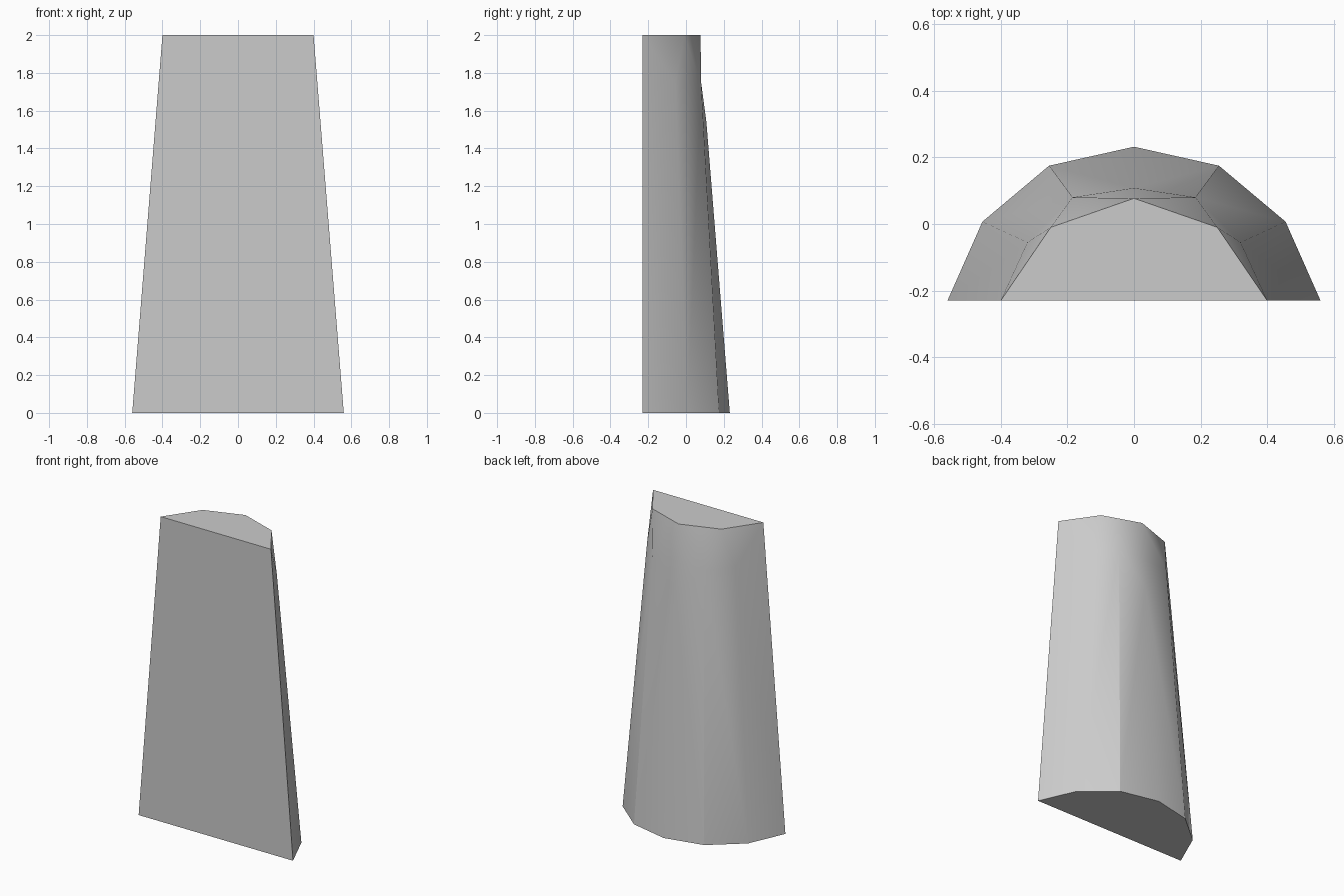
import bpy
import bmesh
import math

default = bpy.data.objects.get("Cube")
if default:
    bpy.data.objects.remove(default, do_unlink=True)

# Plain grey material
grey = bpy.data.materials.new("plain grey")
grey.use_nodes = True
colour = (0.6, 0.6, 0.6, 1)
grey.diffuse_color = colour
grey.node_tree.nodes["Principled BSDF"].inputs["Base Color"].default_value = colour

# Left half of the outline, from the flat front corner to the middle of the back
base = [(0.56, -0.23, 0), (0.455, 0.007, 0), (0.255, 0.175, 0), (0, 0.232, 0)]
shoulder = [(0.32, -0.055, 1.75), (0.185, 0.08, 1.75), (0, 0.108, 1.54)]
rim = [(0.4, -0.23, 2), (0.25, -0.01, 2), (0, 0.077, 2)]

bm = bmesh.new()


def half(points, side):
    return [bm.verts.new((x * side, y, z)) for x, y, z in points]


def add_half(side):
    b, s, r = half(base, side), half(shoulder, side), half(rim, side)
    # Tapered wall, then the facets that turn it into the narrower rim
    faces = [(b[0], b[1], s[0], r[0]), (b[1], b[2], s[1], s[0]),
             (b[2], b[3], s[2], s[1]),
             (r[0], s[0], r[1]), (s[0], s[1], r[1]), (s[1], r[2], r[1])]
    for f in faces:
        bm.faces.new(f)
    return b, s, r


left_base, left_shoulder, left_rim = add_half(1)
right_base, right_shoulder, right_rim = add_half(-1)

# Back facets below the rim, flat front, bottom and top
bm.faces.new((left_shoulder[1], right_shoulder[1], left_rim[2]))
bm.faces.new((left_shoulder[1], left_shoulder[2], right_shoulder[1]))
bm.faces.new((left_base[0], left_rim[0], right_rim[0], right_base[0]))
bm.faces.new(left_base + right_base[-2::-1])
bm.faces.new(left_rim + right_rim[-2::-1])
bmesh.ops.remove_doubles(bm, verts=bm.verts, dist=0.0001)
bmesh.ops.recalc_face_normals(bm, faces=bm.faces)

mesh = bpy.data.meshes.new("tapered_half_column")
bm.to_mesh(mesh)
bm.free()
mesh.materials.append(grey)

column = bpy.data.objects.new("tapered_half_column", mesh)
bpy.context.collection.objects.link(column)
bpy.ops.object.select_all(action="DESELECT")
column.select_set(True)
bpy.context.view_layer.objects.active = column
bpy.ops.object.shade_smooth_by_angle(angle=math.radians(32))
